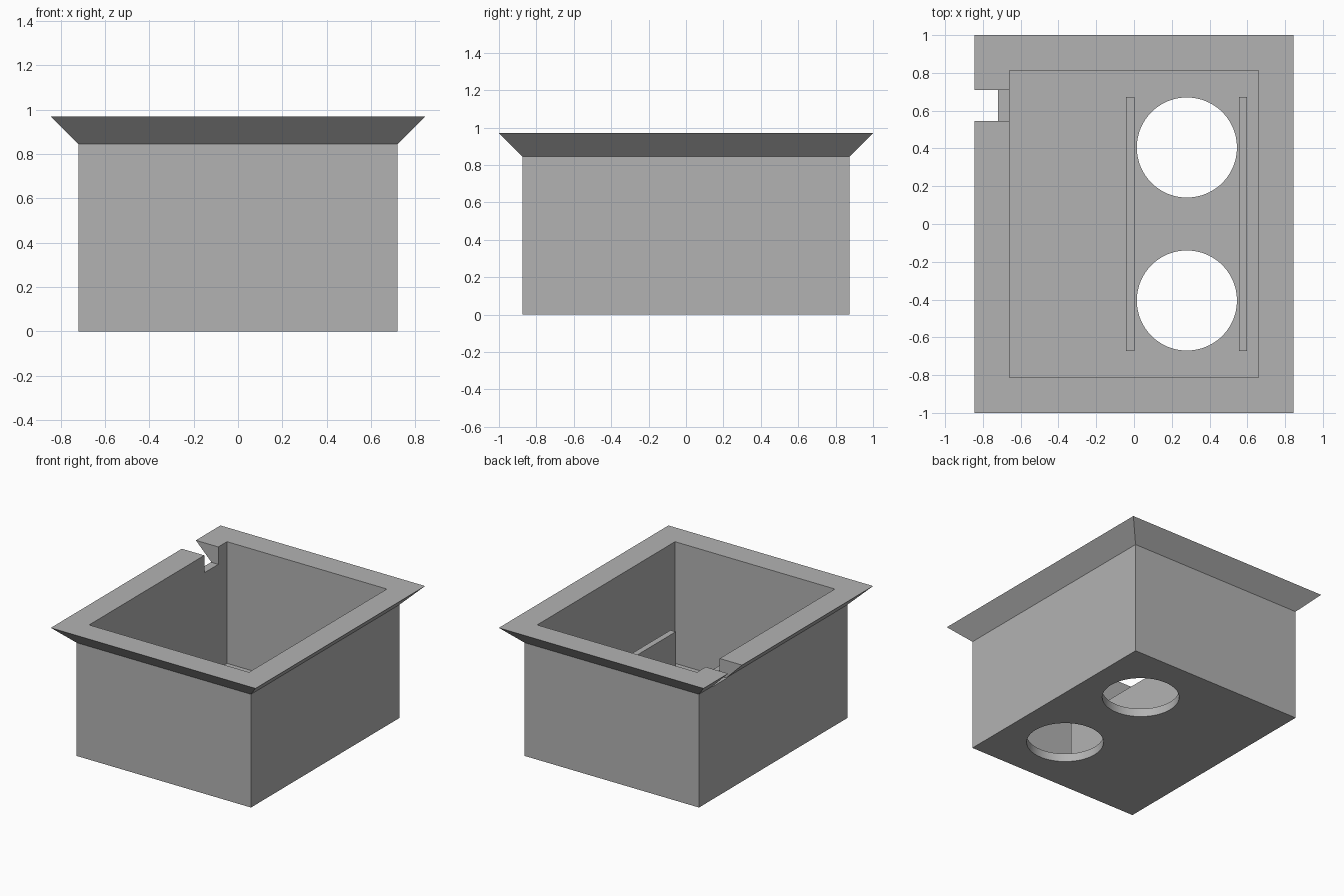
import bpy, bmesh, math
from mathutils import Matrix, Vector

cube = bpy.data.objects.get("Cube")
if cube:
    bpy.data.objects.remove(cube, do_unlink=True)

grey = bpy.data.materials.new("plain grey")
grey.use_nodes = True
colour = (0.45, 0.45, 0.45, 1)
grey.diffuse_color = colour
grey.node_tree.nodes["Principled BSDF"].inputs["Base Color"].default_value = colour


def finish(name, bm):
    bmesh.ops.recalc_face_normals(bm, faces=bm.faces)
    mesh = bpy.data.meshes.new(name)
    bm.to_mesh(mesh)
    bm.free()
    mesh.materials.append(grey)
    obj = bpy.data.objects.new(name, mesh)
    bpy.context.collection.objects.link(obj)
    return obj


def box(name, low, high):
    low, high = Vector(low), Vector(high)
    bm = bmesh.new()
    place = Matrix.Translation((low + high) / 2) @ Matrix.Diagonal((high - low).to_4d())
    bmesh.ops.create_cube(bm, size=1, matrix=place)
    return finish(name, bm)


def cylinder(name, centre, radius, depth):
    bm = bmesh.new()
    bmesh.ops.create_cone(bm, cap_ends=True, segments=96, radius1=radius,
                          radius2=radius, depth=depth, matrix=Matrix.Translation(centre))
    return finish(name, bm)


# Open tub: rectangular rings lofted up the outside, over the rim, down inside
rings = [(0.72, 0.875, 0), (0.72, 0.875, 0.845), (0.845, 1, 0.97),
         (0.66, 0.813, 0.97), (0.66, 0.813, 0.062)]
bm = bmesh.new()
loops = [[bm.verts.new((sx * x, sy * y, z))
          for sx, sy in ((-1, -1), (1, -1), (1, 1), (-1, 1))] for x, y, z in rings]
for a, b in zip(loops, loops[1:]):
    for i in range(4):
        j = (i + 1) % 4
        bm.faces.new((a[i], a[j], b[j], b[i]))
bm.faces.new(loops[0])
bm.faces.new(loops[-1])
tub = finish("tub", bm)

# Rim notch and two round floor holes
cutters = [box("notch_cutter", (-1, 0.545, 0.84), (-0.6, 0.71, 1.1))]
for side, y in (("front", -0.405), ("back", 0.405)):
    cutters.append(cylinder(side + "_hole_cutter", (0.28, y, 0), 0.265, 0.4))
for cutter in cutters:
    cutter.hide_render = True
    cut = tub.modifiers.new(cutter.name, "BOOLEAN")
    cut.operation = "DIFFERENCE"
    cut.solver = "EXACT"
    cut.object = cutter

# Bake the cuts, then discard the cutters
bpy.context.view_layer.update()
tub.data = bpy.data.meshes.new_from_object(
    tub.evaluated_get(bpy.context.evaluated_depsgraph_get()))
tub.modifiers.clear()
for cutter in cutters:
    bpy.data.objects.remove(cutter, do_unlink=True)

# Upright divider plates on either side of the holes
for name, x in (("right_divider", -0.02), ("left_divider", 0.577)):
    box(name, (x - 0.022, -0.672, 0.062), (x + 0.022, 0.672, 0.38))

# Smooth hole walls, crisp edges elsewhere
bpy.ops.object.select_all(action="DESELECT")
tub.select_set(True)
bpy.context.view_layer.objects.active = tub
bpy.ops.object.shade_smooth_by_angle(angle=math.radians(30))
